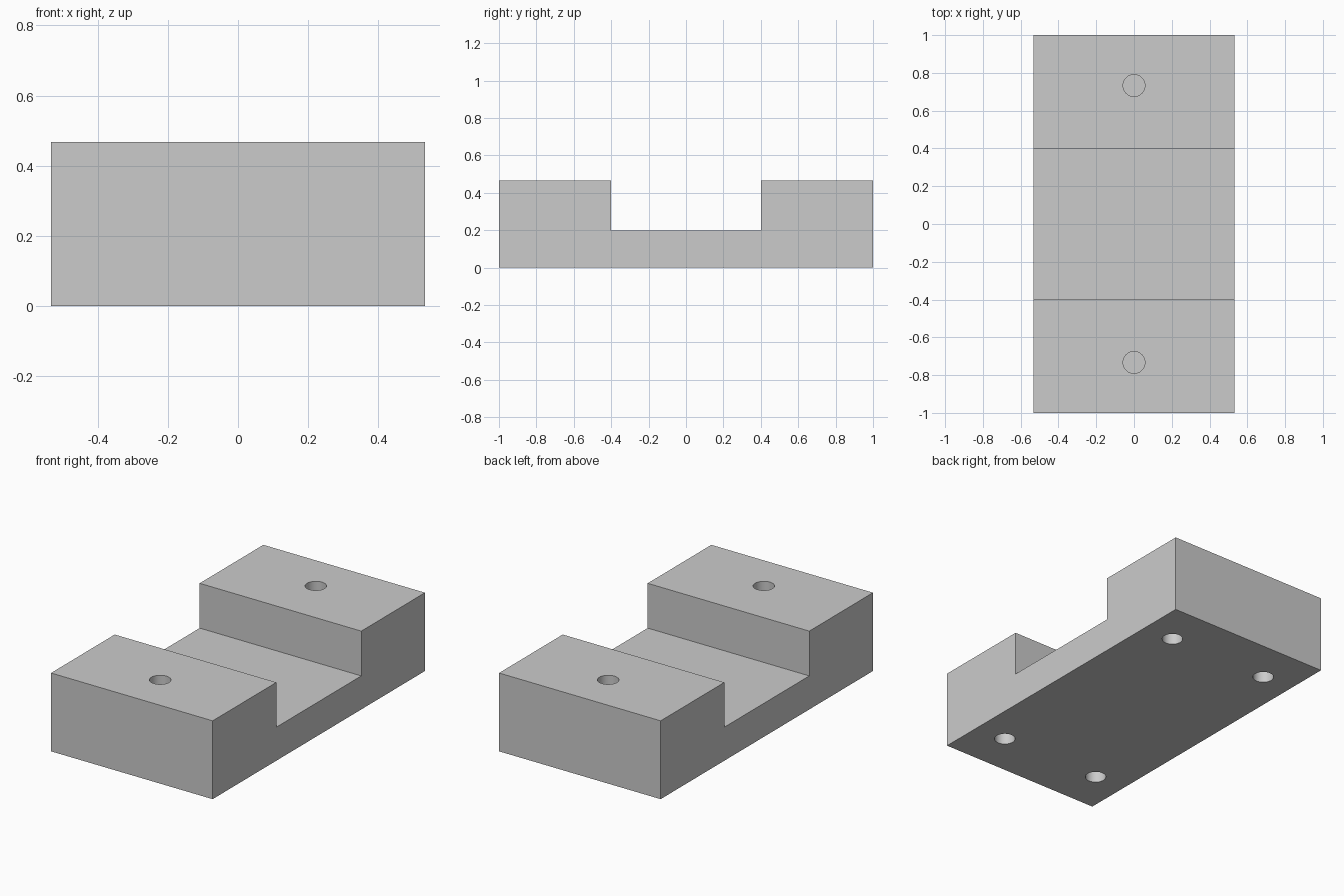
import bpy
import bmesh

default_cube = bpy.data.objects.get("Cube")
if default_cube:
    bpy.data.objects.remove(default_cube, do_unlink=True)

HALF_WIDTH, HALF_LENGTH, HALF_GAP = 0.533, 1.0, 0.4
HEIGHT, FLOOR = 0.467, 0.2
HOLE_RADIUS, HOLE_DEPTH, HOLE_Y, HOLE_X = 0.058, 0.33, 0.733, 0.333

grey = bpy.data.materials.new("light_grey")
grey.use_nodes = True
colour = (0.6, 0.6, 0.6, 1)
grey.diffuse_color = colour
grey.node_tree.nodes["Principled BSDF"].inputs["Base Color"].default_value = colour


def add_object(name, bm):
    bmesh.ops.recalc_face_normals(bm, faces=bm.faces)
    mesh = bpy.data.meshes.new(name)
    bm.to_mesh(mesh)
    bm.free()
    mesh.materials.append(grey)
    obj = bpy.data.objects.new(name, mesh)
    bpy.context.collection.objects.link(obj)
    return obj


# Channelled block: side profile extruded across the width
half = [(HALF_LENGTH, 0), (HALF_LENGTH, HEIGHT), (HALF_GAP, HEIGHT), (HALF_GAP, FLOOR)]
profile = half + [(-y, z) for y, z in reversed(half)]
bm = bmesh.new()
side = bm.faces.new([bm.verts.new((-HALF_WIDTH, y, z)) for y, z in profile])
extruded = bmesh.ops.extrude_face_region(bm, geom=[side])["geom"]
moved = [v for v in extruded if isinstance(v, bmesh.types.BMVert)]
bmesh.ops.translate(bm, verts=moved, vec=(2 * HALF_WIDTH, 0, 0))
block = add_object("channel_block", bm)


# Blind screw holes: one in each raised end, four underneath
def drill(name, x, y, z):
    bpy.ops.mesh.primitive_cylinder_add(
        vertices=48, radius=HOLE_RADIUS, depth=2 * HOLE_DEPTH, location=(x, y, z))
    cutter = bpy.context.object
    cutter.name = name
    cutter.data.materials.append(grey)
    cut = block.modifiers.new(name, 'BOOLEAN')
    cut.operation = 'DIFFERENCE'
    cut.solver = 'EXACT'
    cut.object = cutter
    bpy.ops.object.select_all(action='DESELECT')
    block.select_set(True)
    bpy.context.view_layer.objects.active = block
    bpy.ops.object.modifier_apply(modifier=cut.name)
    bpy.data.objects.remove(cutter, do_unlink=True)


for y in (-HOLE_Y, HOLE_Y):
    drill("top_hole", 0, y, HEIGHT)
    for x in (-HOLE_X, HOLE_X):
        drill("bottom_hole", x, y, 0)

# Smooth hole walls, sharp block edges
bpy.ops.object.shade_smooth_by_angle()
